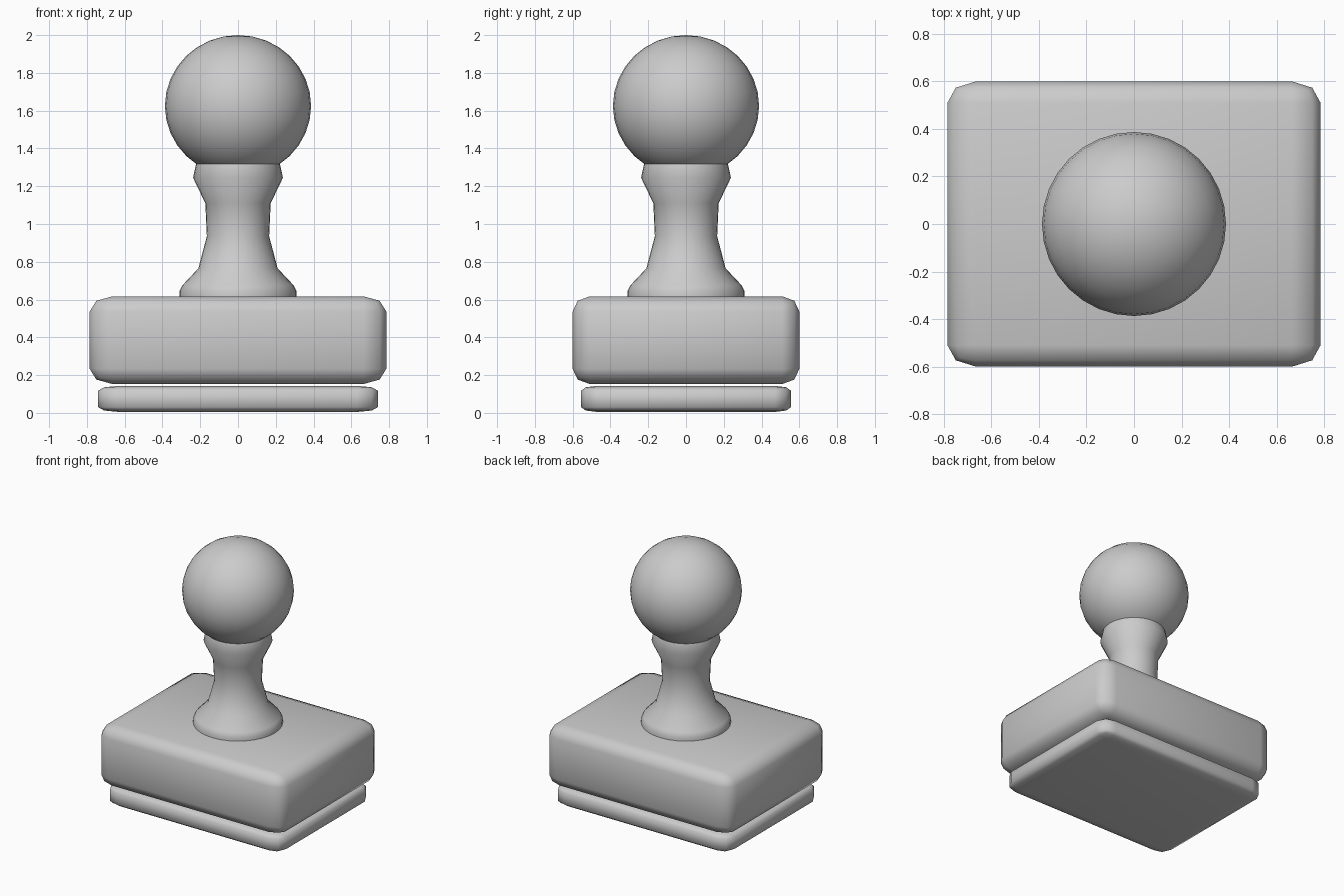
import bpy, bmesh, math
from mathutils import Matrix

cube = bpy.data.objects.get("Cube")
if cube:
    bpy.data.objects.remove(cube, do_unlink=True)

grey = bpy.data.materials.new("plain grey")
grey.use_nodes = True
colour = (0.6, 0.6, 0.6, 1)
grey.diffuse_color = colour
grey.node_tree.nodes["Principled BSDF"].inputs["Base Color"].default_value = colour


def finish(name, bm, sharp=180):
    """Turn a bmesh into a smooth-shaded grey object."""
    bmesh.ops.recalc_face_normals(bm, faces=bm.faces)
    mesh = bpy.data.meshes.new(name)
    bm.to_mesh(mesh)
    bm.free()
    mesh.materials.append(grey)
    obj = bpy.data.objects.new(name, mesh)
    bpy.context.collection.objects.link(obj)
    bpy.ops.object.select_all(action='DESELECT')
    obj.select_set(True)
    bpy.context.view_layer.objects.active = obj
    bpy.ops.object.shade_smooth_by_angle(angle=math.radians(sharp))


def rounded_block(name, half_x, half_y, bottom, top, rounding):
    """Box whose rounding has its own width along each axis."""
    half = (half_x, half_y, (top - bottom) / 2)
    bm = bmesh.new()
    bmesh.ops.create_cube(bm, size=2)
    bmesh.ops.scale(bm, vec=[h / r for h, r in zip(half, rounding)], verts=bm.verts)
    bmesh.ops.bevel(bm, geom=bm.edges[:], offset=1, segments=2, profile=0.5,
                    affect='EDGES')
    bmesh.ops.scale(bm, vec=rounding, verts=bm.verts)
    bmesh.ops.translate(bm, vec=(0, 0, (top + bottom) / 2), verts=bm.verts)
    finish(name, bm)


def turned(name, profile, sides):
    """Lathe a (radius, height) profile, closed with flat caps."""
    bm = bmesh.new()
    rings = []
    for r, z in profile:
        angles = [math.tau * i / sides for i in range(sides)]
        rings.append([bm.verts.new((r * math.cos(a), r * math.sin(a), z)) for a in angles])
    for low, high in zip(rings, rings[1:]):
        for i in range(sides):
            j = (i + 1) % sides
            bm.faces.new((low[i], low[j], high[j], high[i]))
    bm.faces.new(rings[0])
    bm.faces.new(rings[-1])
    finish(name, bm, 60)


# Stamping pad and the body above it
rounded_block("stamp_pad", 0.74, 0.555, 0.005, 0.143, (0.11, 0.085, 0.025))
rounded_block("stamp_body", 0.785, 0.6, 0.153, 0.617, (0.12, 0.09, 0.08))

# Turned handle
turned("handle_stem", [(0.31, 0.61), (0.31, 0.645), (0.295, 0.675), (0.21, 0.765),
                       (0.165, 0.935), (0.173, 1.11), (0.238, 1.245), (0.222, 1.318)], 32)

# Round knob
bm = bmesh.new()
bmesh.ops.create_uvsphere(bm, u_segments=32, v_segments=16, radius=1)
bmesh.ops.transform(bm, matrix=Matrix.Translation((0, 0, 1.625)) @ Matrix.Diagonal((0.387, 0.387, 0.375, 1)),
                    verts=bm.verts)
finish("handle_knob", bm)
